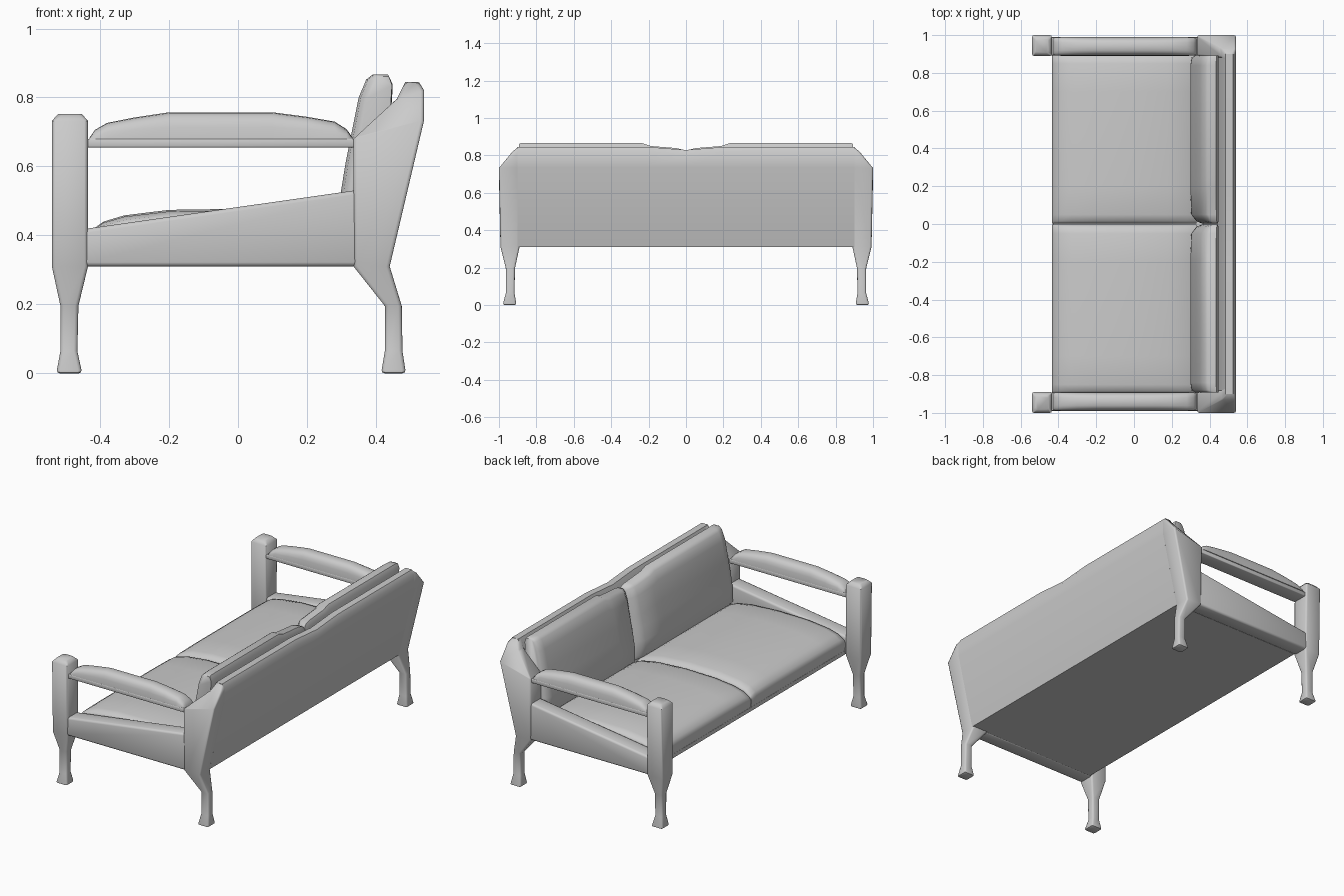
import bpy, bmesh, math

cube = bpy.data.objects.get("Cube")
if cube:
    bpy.data.objects.remove(cube, do_unlink=True)

# One plain grey for the whole sofa
grey = bpy.data.materials.new("light_grey")
grey.use_nodes = True
COLOUR = (0.6, 0.6, 0.6, 1)
grey.diffuse_color = COLOUR
grey.node_tree.nodes["Principled BSDF"].inputs["Base Color"].default_value = COLOUR


def loft(name, rings, bevel=0.0, mirror=True, smooth=50):
    """Skin a list of equal rings, cap both ends, soften edges, mirror across y."""
    bm = bmesh.new()
    loops = [[bm.verts.new(p) for p in ring] for ring in rings]
    n = len(loops[0])
    for a, b in zip(loops, loops[1:]):
        for i in range(n):
            j = (i + 1) % n
            bm.faces.new((a[i], a[j], b[j], b[i]))
    bm.faces.new(loops[0])
    bm.faces.new(loops[-1])
    bmesh.ops.recalc_face_normals(bm, faces=bm.faces)
    if bevel:
        edges = [e for e in bm.edges if e.calc_face_angle(0) > math.radians(55)]
        bmesh.ops.bevel(bm, geom=edges, offset=bevel, segments=2, profile=0.5,
                        affect='EDGES', clamp_overlap=True)
    mesh = bpy.data.meshes.new(name)
    bm.to_mesh(mesh)
    bm.free()
    mesh.materials.append(grey)
    obj = bpy.data.objects.new(name, mesh)
    bpy.context.collection.objects.link(obj)
    bpy.ops.object.select_all(action='DESELECT')
    obj.select_set(True)
    bpy.context.view_layer.objects.active = obj
    bpy.ops.object.shade_smooth_by_angle(angle=math.radians(smooth))
    if mirror:
        mod = obj.modifiers.new("mirror", 'MIRROR')
        mod.use_axis = (False, True, False)
    return obj


def post(name, sections):
    """Post from sections: front x, front z, back x, back z, inner y, outer y."""
    rings = [[(xf, yi, zf), (xf, yo, zf), (xb, yo, zb), (xb, yi, zb)]
             for xf, zf, xb, zb, yi, yo in sections]
    loft(name, rings, 0.01)


def extrude(name, profile, y0, y1, bevel=0.0, mirror=True):
    """Side profile (x, z) pulled from y0 to y1."""
    loft(name, [[(x, y, z) for x, z in profile] for y in (y0, y1)], bevel, mirror)


# Posts with tapered, flared feet
post("front_posts", [
    (-.527, 0, -.452, 0, .906, .98),
    (-.515, .065, -.466, .065, .917, .963),
    (-.515, .195, -.463, .195, .915, .963),
    (-.54, .31, -.435, .31, .89, .992),
    (-.54, .733, -.435, .733, .89, 1.0),
    (-.522, .752, -.453, .752, .908, .982)])
post("back_posts", [
    (.415, 0, .487, 0, .906, .98),
    (.426, .065, .477, .065, .917, .963),
    (.426, .195, .475, .195, .915, .963),
    (.335, .31, .44, .31, .89, .992),
    (.335, .68, .54, .735, .89, 1.0),
    (.46, .795, .54, .82, .88, .93),
    (.485, .845, .525, .845, .86, .90)])

# Backrest shell, dipping slightly in the middle
shell = [(.36, .31), (.44, .31), (.54, .735), (.54, .82),
         (.525, .845), (.485, .845), (.465, .80), (.41, .55)]
stations = [(-.9, 0), (-.2, 0), (0, .016), (.2, 0), (.9, 0)]
loft("back_panel", [[(x, y, z - drop * (z > .78)) for x, z in shell]
                    for y, drop in stations], mirror=False, smooth=35)

# Arm sides: sloped lower panel and slim upper rail
extrude("arm_side_panels", [(-.45, .31), (.35, .31), (.35, .532), (-.45, .418)],
        .895, .99, .012)
extrude("arm_rails", [(-.45, .655), (.35, .655), (.35, .68), (-.45, .68)],
        .893, .988, .004)

# Rounded arm pads
pad_stations = [(-.43, .004, .85), (-.415, .026, .95), (-.38, .046, 1), (-.3, .062, 1),
                (-.2, .077, 1), (.1, .077, 1), (.2, .064, 1), (.28, .05, 1),
                (.315, .028, .95), (.332, .004, .85)]
pad_rings = []
for x, height, width in pad_stations:
    ring = []
    for i in range(11):
        a = math.pi * i / 10
        c, s = math.cos(a), max(math.sin(a), 0)
        ring.append((x, .94 + .05 * width * math.copysign(abs(c) ** .7, c),
                     .68 + height * s ** .7))
    pad_rings.append(ring)
loft("arm_pads", pad_rings, smooth=60)

# Seat base plate
extrude("seat_base", [(-.43, .312), (.38, .312), (.38, .335), (-.43, .335)],
        -.9, .9, mirror=False)

# Two crowned seat cushions
seat = [(-.428, .325), (-.434, .39), (-.425, .415), (-.39, .44), (-.33, .458),
        (-.2, .474), (0, .477), (.18, .465), (.28, .445), (.33, .42), (.33, .325)]
seat_stations = [(.003, .78), (.015, .9), (.05, .97), (.2, 1), (.7, 1),
                 (.85, .97), (.885, .9), (.895, .8)]
loft("seat_cushions", [[(x, y, .325 + (z - .325) * k) for x, z in seat]
                       for y, k in seat_stations], smooth=60)

# Two leaning back cushions, lower at the inner corners
back = [(.32, .41), (.298, .44), (.299, .53), (.312, .61), (.328, .69), (.35, .80),
        (.372, .852), (.39, .866), (.435, .866), (.448, .84), (.44, .70), (.40, .41)]
back_stations = [(.002, .4, .89), (.015, .7, .92), (.05, .95, .94), (.19, 1, .965),
                 (.235, 1, 1), (.84, 1, 1), (.88, .93, 1), (.893, .75, .99)]
back_rings = []
for y, thick, tall in back_stations:
    ring = []
    for x, z in back:
        rear = .40 + (z - .41) * .1
        ring.append((rear + (x - rear) * thick, y, .41 + (z - .41) * tall))
    back_rings.append(ring)
loft("back_cushions", back_rings, smooth=60)
